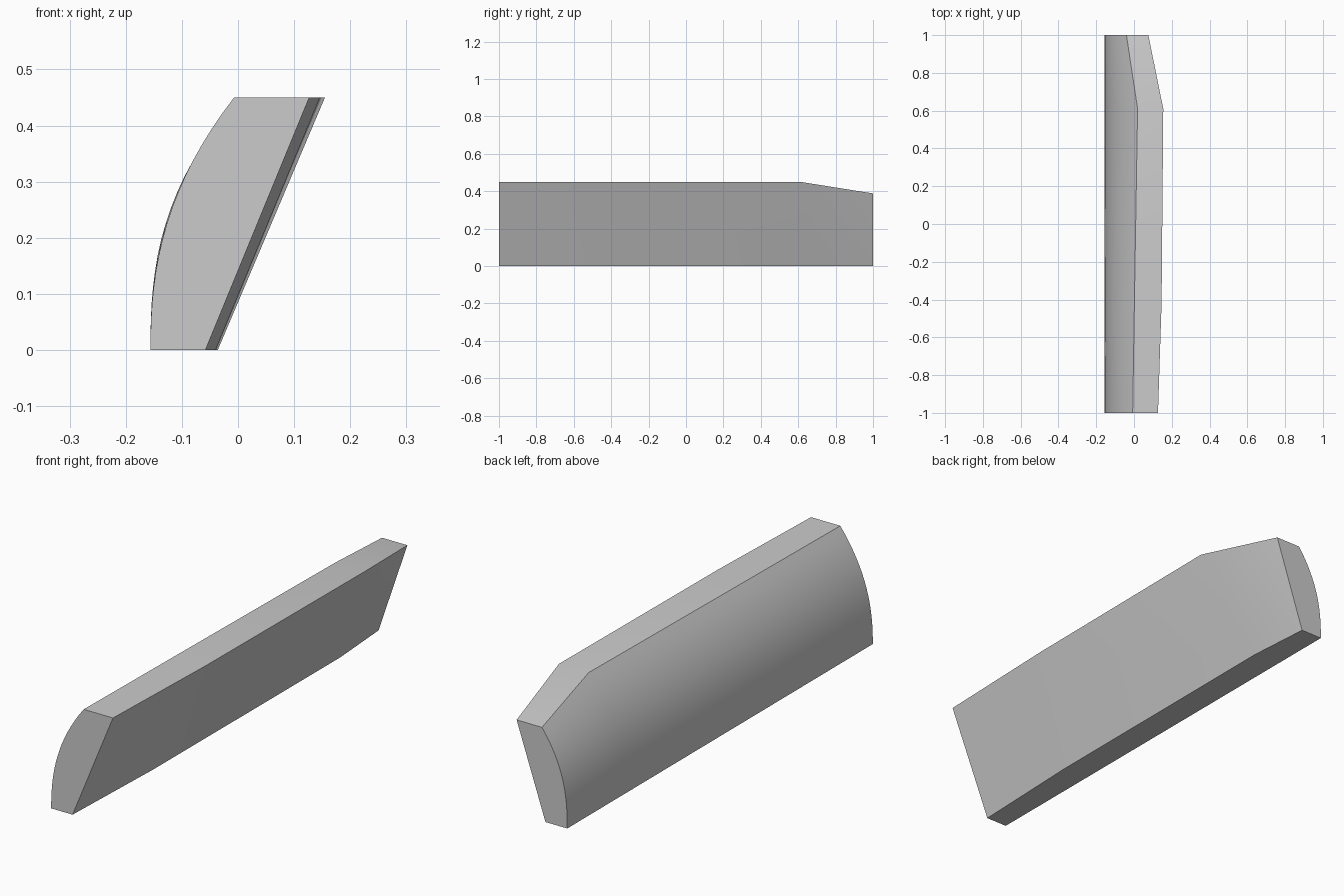
import bpy, bmesh

if "Cube" in bpy.data.objects:
    bpy.data.objects.remove(bpy.data.objects["Cube"])

# one plain material
grey = bpy.data.materials.new("light grey")
grey.diffuse_color = (0.6, 0.6, 0.6, 1)
grey.use_nodes = True
grey.node_tree.nodes["Principled BSDF"].inputs["Base Color"].default_value = grey.diffuse_color

LEFT = -0.156   # foot of the curved side
N = 16          # steps up the curved side
# y at top, y at inner foot, height, curved top x, inner top x, inner foot x, curve power
SECTIONS = [
    (-1.00, -1.00, 0.45, -0.007, 0.127, -0.058, 2.35),
    (-0.42, -0.50, 0.45, 0.002, 0.146, -0.040, 2.55),
    (0.61, 0.72, 0.45, 0.019, 0.155, -0.036, 2.5),
    (1.00, 1.00, 0.388, -0.040, 0.076, -0.056, 2.5),
]

bm = bmesh.new()
rings = []
for y, y_foot, h, x_top, x_in, x_foot, p in SECTIONS:
    ring = [bm.verts.new((LEFT + (x_top - LEFT) * (i / N) ** p, y, h * i / N))
            for i in range(N + 1)]
    ring.append(bm.verts.new((x_in, y, h)))
    ring.append(bm.verts.new((x_foot, y_foot, 0)))
    rings.append(ring)

# skin between neighbouring sections
for a, b in zip(rings, rings[1:]):
    for i in range(N + 1):                      # curved side and top
        f = bm.faces.new((a[i], a[i + 1], b[i + 1], b[i]))
        f.smooth = i < N
    bm.faces.new((a[-2], a[-1], b[-1]))         # slanted inner side
    bm.faces.new((a[-2], b[-1], b[-2]))
    bm.faces.new((a[-1], a[0], b[0], b[-1]))    # underside

# end faces
bm.faces.new(rings[0])
bm.faces.new(rings[-1])
bmesh.ops.recalc_face_normals(bm, faces=bm.faces)

mesh = bpy.data.meshes.new("curved_panel")
bm.to_mesh(mesh)
bm.free()
mesh.materials.append(grey)
panel = bpy.data.objects.new("curved_panel", mesh)
bpy.context.collection.objects.link(panel)
bpy.context.view_layer.objects.active = panel
panel.select_set(True)
bpy.ops.object.shade_smooth_by_angle(angle=0.5)
